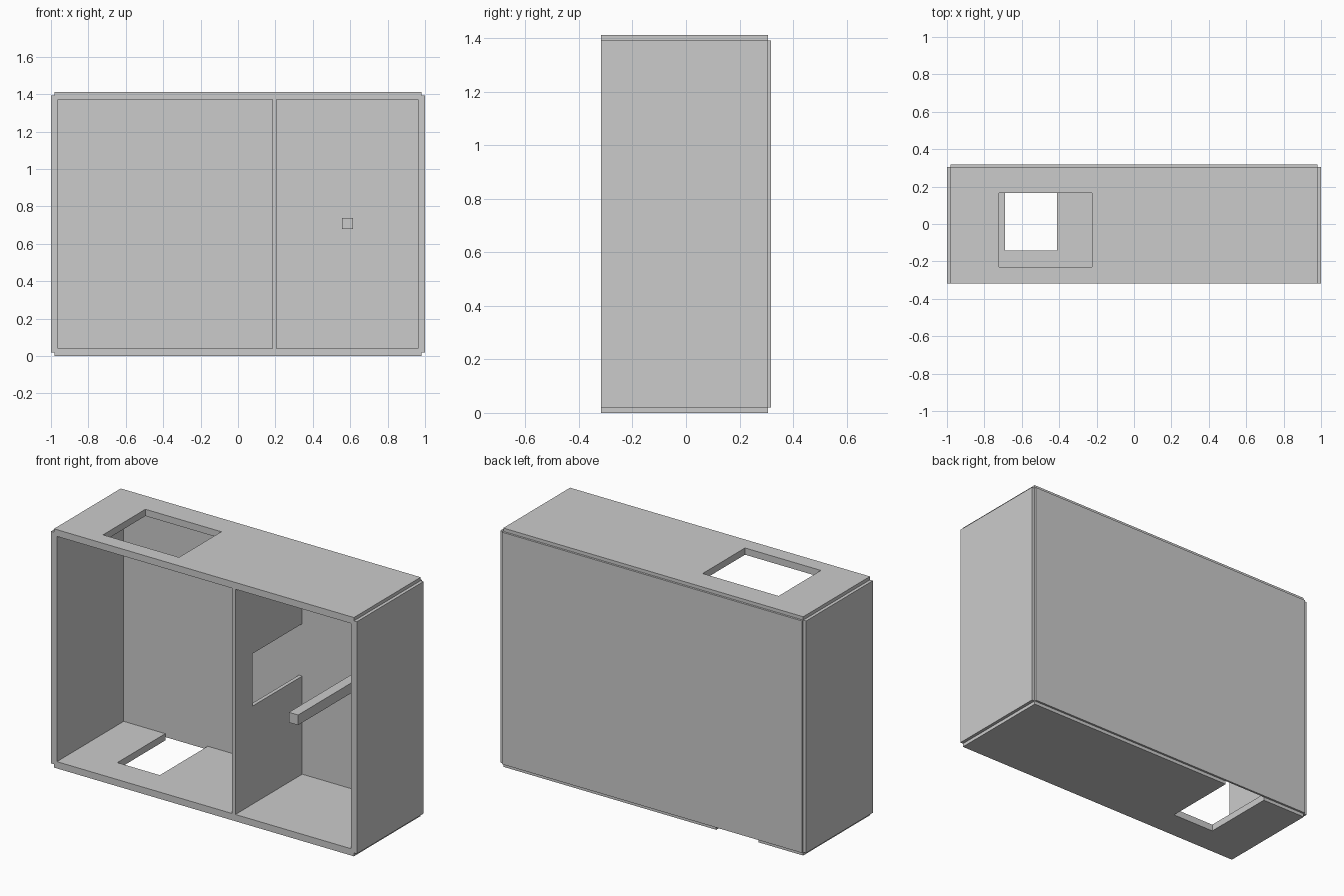
import bpy, bmesh

if "Cube" in bpy.data.objects:
    bpy.data.objects.remove(bpy.data.objects["Cube"])

H = 1.412                  # total height
W, IN, RAB = 1.0, 0.962, 0.981   # outer, inner and rabbet half widths
Y0, Y1, Y2 = -0.318, 0.306, 0.318  # front, carcass back, back panel rear
STEP, T = 0.02, 0.04       # rabbet step, board thickness


def prism(name, pts, lo, hi, axis):
    """Extrude a 2D outline along 'x' (pts = y,z) or 'y' (pts = x,z)."""
    bm = bmesh.new()
    put = (lambda a, b: (lo, a, b)) if axis == 'x' else (lambda a, b: (a, lo, b))
    face = bm.faces.new([bm.verts.new(put(a, b)) for a, b in pts])
    new = bmesh.ops.extrude_face_region(bm, geom=[face])['geom']
    d = (hi - lo, 0, 0) if axis == 'x' else (0, hi - lo, 0)
    bmesh.ops.translate(bm, vec=d, verts=[v for v in new if isinstance(v, bmesh.types.BMVert)])
    bmesh.ops.recalc_face_normals(bm, faces=bm.faces)
    me = bpy.data.meshes.new(name)
    bm.to_mesh(me)
    bm.free()
    ob = bpy.data.objects.new(name, me)
    bpy.context.collection.objects.link(ob)
    return ob


def box(name, x0, x1, y0, y1, z0, z1):
    return prism(name, [(x0, z0), (x1, z0), (x1, z1), (x0, z1)], y0, y1, 'y')


def cut(ob, *dims):
    cutter = box(ob.name + "_cutter", *dims)
    cutter.hide_render = True
    mod = ob.modifiers.new("opening", 'BOOLEAN')
    mod.operation, mod.solver, mod.object = 'DIFFERENCE', 'EXACT', cutter
    bpy.context.view_layer.objects.active = ob
    bpy.ops.object.modifier_apply(modifier=mod.name)
    bpy.data.objects.remove(cutter)


# Side boards
for name, s in (("left_side", -1), ("right_side", 1)):
    a, b = sorted((s * IN, s * W))
    box(name, a, b, Y0, Y1, STEP, H - STEP)

# Bottom and top boards with rabbeted ends
section = [(-RAB, 0), (RAB, 0), (RAB, STEP), (IN, STEP), (IN, T),
           (-IN, T), (-IN, STEP), (-RAB, STEP)]
bottom = prism("bottom_board", section, Y0, Y1, 'y')
top = prism("top_board", [(x, H - z) for x, z in section], Y0, Y1, 'y')
cut(bottom, -0.69, -0.412, -0.142, 0.5, -0.1, 0.1)       # notch open to the back
cut(top, -0.722, -0.225, -0.23, 0.166, H - 0.1, H + 0.1)  # rectangular opening

# Back panel
box("back_panel", -RAB, RAB, Y1, Y2, STEP, H - STEP)

# Divider with a notch at the back
prism("divider", [(Y0, T), (Y1, T), (Y1, 0.62), (-0.16, 0.62), (-0.16, 0.93),
                  (Y1, 0.93), (Y1, H - T), (Y0, H - T)], 0.184, 0.206, 'x')

# Support bar running front to back
box("support_bar", 0.556, 0.616, Y0, Y1, 0.678, 0.738)
